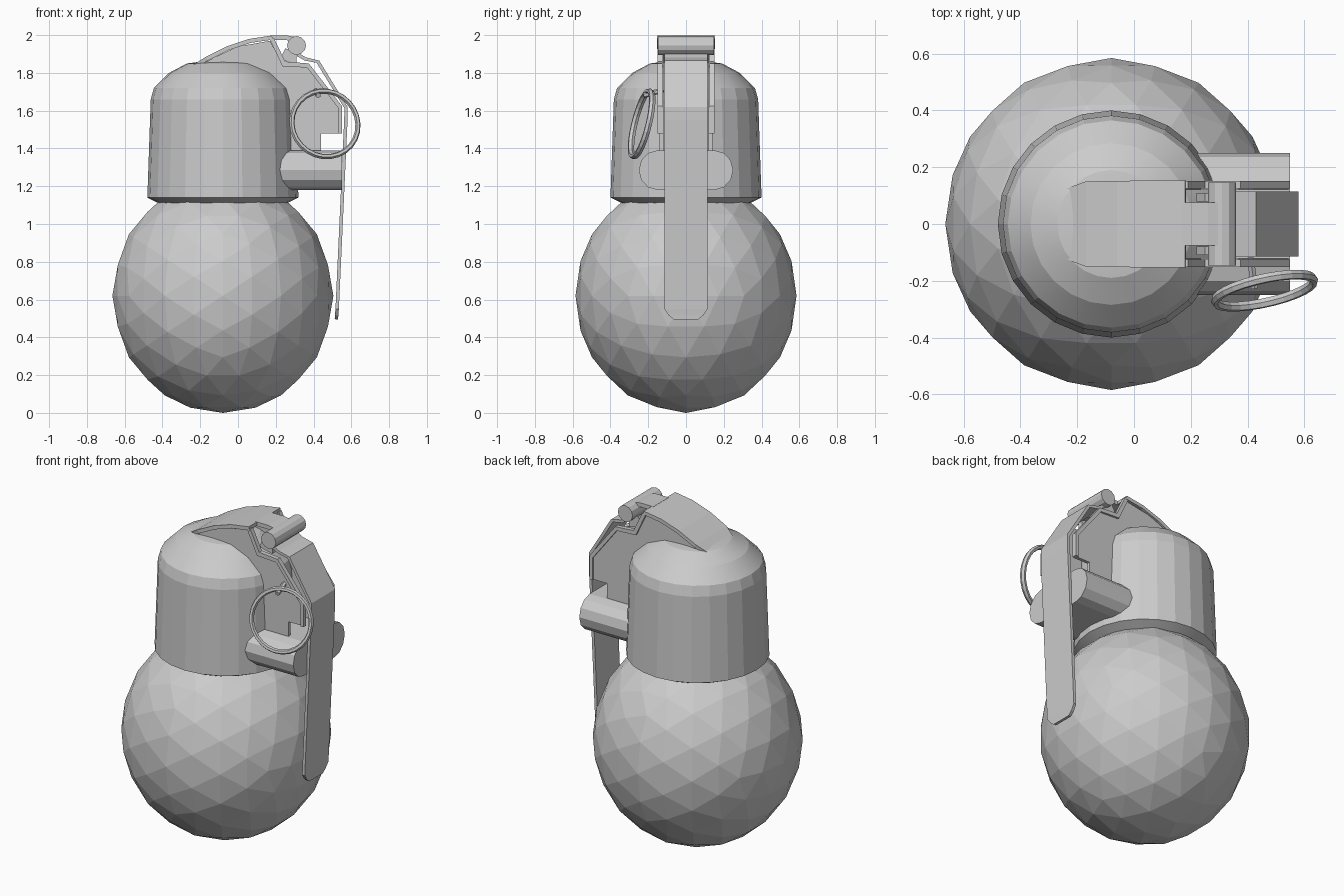
import bpy, bmesh, math
from mathutils import Matrix, Vector

cube = bpy.data.objects.get("Cube")
if cube:
    bpy.data.objects.remove(cube, do_unlink=True)

grey = bpy.data.materials.new("plain grey")
grey.use_nodes = True
COLOUR = (0.6, 0.6, 0.6, 1)
grey.diffuse_color = COLOUR
grey.node_tree.nodes["Principled BSDF"].inputs["Base Color"].default_value = COLOUR
CX = -0.08  # axis of body and cap


def finish(name, bm, smooth=None):
    bmesh.ops.recalc_face_normals(bm, faces=bm.faces)
    mesh = bpy.data.meshes.new(name)
    bm.to_mesh(mesh)
    bm.free()
    mesh.materials.append(grey)
    ob = bpy.data.objects.new(name, mesh)
    bpy.context.collection.objects.link(ob)
    if smooth:
        bpy.ops.object.select_all(action='DESELECT')
        ob.select_set(True)
        bpy.context.view_layer.objects.active = ob
        bpy.ops.object.shade_smooth_by_angle(angle=math.radians(smooth))
    return ob


def prism(name, points, offset):
    """Extrude a closed outline of 3D points along offset."""
    bm = bmesh.new()
    face = bm.faces.new([bm.verts.new(p) for p in points])
    ext = bmesh.ops.extrude_face_region(bm, geom=[face])
    moved = [g for g in ext["geom"] if isinstance(g, bmesh.types.BMVert)]
    bmesh.ops.translate(bm, verts=moved, vec=Vector(offset))
    return finish(name, bm)


def strip(name, path, thick):
    """Bent sheet: path entries are (x, z, half width)."""
    bm = bmesh.new()
    pts = [Vector((x, z)) for x, z, w in path]
    rings = []
    for i, (x, z, w) in enumerate(path):
        d = (pts[min(i + 1, len(pts) - 1)] - pts[max(i - 1, 0)]).normalized()
        n = Vector((d.y, -d.x)) * thick  # inward side of the bend
        rings.append([bm.verts.new((x + a * n.x, s * w, z + a * n.y))
                      for s, a in ((-1, 0), (1, 0), (1, 1), (-1, 1))])
    for a, b in zip(rings, rings[1:]):
        for k in range(4):
            bm.faces.new((a[k], a[(k + 1) % 4], b[(k + 1) % 4], b[k]))
    bm.faces.new(rings[0])
    bm.faces.new(rings[-1])
    return finish(name, bm)


def cylinder(name, start, end, radius, sides):
    a, b = Vector(start), Vector(end)
    bm = bmesh.new()
    turn = (b - a).to_track_quat('Z', 'Y').to_matrix().to_4x4()
    bmesh.ops.create_cone(bm, cap_ends=True, segments=sides, radius1=radius,
                          radius2=radius, depth=(b - a).length,
                          matrix=Matrix.Translation((a + b) / 2) @ turn)
    return finish(name, bm)


# Round faceted body
bm = bmesh.new()
bmesh.ops.create_icosphere(bm, subdivisions=3, radius=0.585,
                           matrix=Matrix.Rotation(math.radians(-31.72), 4, 'Y'))
bmesh.ops.scale(bm, vec=(1, 1, 1.06), verts=bm.verts)
bmesh.ops.translate(bm, vec=(CX, 0, 0.62), verts=bm.verts)
finish("round_body", bm)

# Domed cap, turned around the body axis
profile = [(0, 1.105), (0.33, 1.105), (0.40, 1.14), (0.382, 1.66), (0.365, 1.72),
           (0.285, 1.80), (0.19, 1.85), (0, 1.875)]
bm = bmesh.new()
verts = [bm.verts.new((r, 0, z)) for r, z in profile]
edges = [bm.edges.new(pair) for pair in zip(verts, verts[1:])]
bmesh.ops.spin(bm, geom=verts + edges, cent=(0, 0, 0), axis=(0, 0, 1),
               angle=math.tau, steps=24, use_duplicate=False)
bmesh.ops.remove_doubles(bm, verts=bm.verts, dist=0.0005)
bmesh.ops.translate(bm, vec=(CX, 0, 0), verts=bm.verts)
finish("domed_cap", bm, 12)

# Rounded cross block reaching out of the cap
outline = []
for side in (1, -1):
    for k in range(7):
        a = math.radians(-90 + 30 * k)
        outline.append((0.1, side * (0.15 + 0.1 * math.cos(a)),
                        1.285 + side * 0.105 * math.sin(a)))
prism("cross_block", outline, (0.45, 0, 0))

# Side plates of the lever housing, with raised rims
plate = [(-0.25, 1.81), (-0.13, 1.88), (0.0, 1.94), (0.17, 1.97), (0.235, 1.84),
         (0.37, 1.83), (0.42, 1.78), (0.545, 1.62), (0.545, 1.48), (0.44, 1.48),
         (0.44, 1.39), (0.15, 1.39), (0.15, 1.7)]
rim = [(0.165, 1.985), (0.19, 1.985), (0.25, 1.86), (0.375, 1.85), (0.55, 1.625),
       (0.55, 1.48), (0.53, 1.48), (0.53, 1.615), (0.365, 1.828), (0.235, 1.835)]
for side, label in ((1, "left"), (-1, "right")):
    prism(label + "_side_plate", [(x, side * 0.12, z) for x, z in plate],
          (0, side * 0.02, 0))
    prism(label + "_plate_rim", [(x, side * 0.125, z) for x, z in rim],
          (0, side * 0.027, 0))
    # Hinge ears beside the tongue
    prism(label + "_hinge_ear", [(0.22, side * 0.08, 1.87), (0.25, side * 0.08, 1.93),
                                 (0.31, side * 0.08, 1.91), (0.31, side * 0.08, 1.85)],
          (0, side * 0.03, 0))

# Curved cover, tongue and hinge pin
strip("top_cover", [(-0.25, 1.835, 0.12), (-0.17, 1.885, 0.15), (-0.06, 1.94, 0.152),
                    (0.06, 1.98, 0.153), (0.18, 1.998, 0.153)], 0.022)
strip("hinge_tongue", [(0.17, 1.998, 0.075), (0.26, 1.998, 0.075),
                       (0.33, 1.985, 0.075)], 0.025)
cylinder("hinge_pin", (0.31, -0.147, 1.945), (0.31, 0.147, 1.945), 0.05, 12)

# Long bent lever with a tapered tip
strip("lever", [(0.32, 1.905, 0.115), (0.36, 1.882, 0.115), (0.43, 1.865, 0.115),
                (0.58, 1.62, 0.115), (0.58, 1.55, 0.115), (0.534, 0.55, 0.115),
                (0.531, 0.515, 0.09), (0.53, 0.495, 0.065)], 0.018)

# Tilted pull ring
RING, SIDES = 26, 6
normal = Vector((-0.22, 1, -0.25)).normalized()
u = normal.cross(Vector((0, 0, 1))).normalized()
v = normal.cross(u)
centre = Vector((0.46, -0.235, 1.53))
bm = bmesh.new()
loops = []
for i in range(RING):
    a = math.tau * i / RING
    out = u * math.cos(a) + v * math.sin(a)
    loops.append([bm.verts.new(centre + out * (0.179 + 0.014 * math.cos(t))
                               + normal * 0.018 * math.sin(t))
                  for t in (math.tau * j / SIDES for j in range(SIDES))])
for i, loop in enumerate(loops):
    nxt = loops[(i + 1) % RING]
    for j in range(SIDES):
        k = (j + 1) % SIDES
        bm.faces.new((loop[j], loop[k], nxt[k], nxt[j]))
finish("pull_ring", bm)

# Small pin joining the ring to the housing
cylinder("ring_pin", (0.41, -0.12, 1.71), (0.425, -0.225, 1.68), 0.014, 6)
